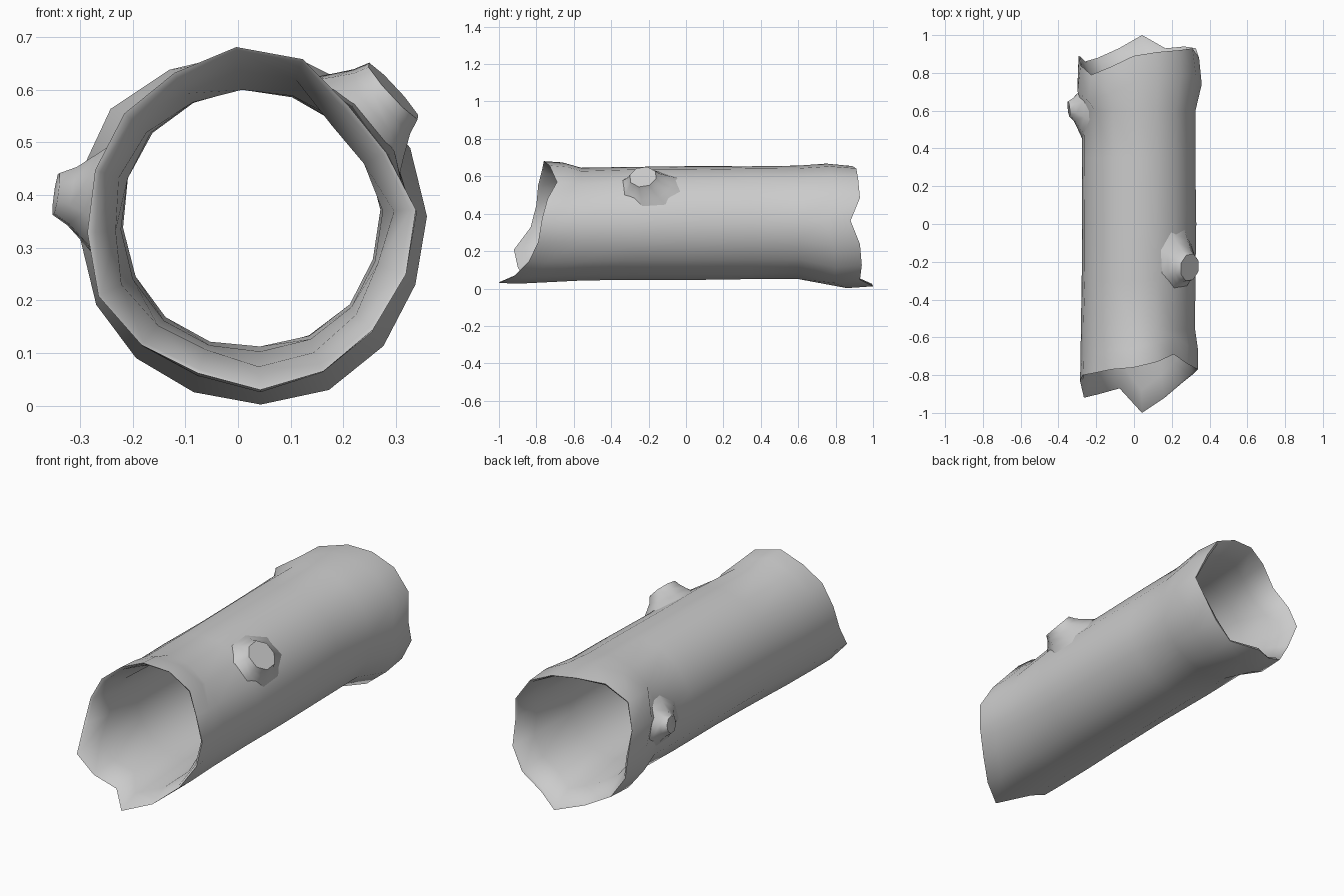
import bpy, bmesh, math, random
from mathutils import Vector

if "Cube" in bpy.data.objects:
    bpy.data.objects.remove(bpy.data.objects["Cube"])

random.seed(4)
N = 16
ANG = [math.radians(360 / N * i + 4) for i in range(N)]

# Ragged end outlines: y of the rim at each angle (0 = +x, counter-clockwise from the front)
FRONT = [-.77, -.74, -.69, -.73, -.76, -.77, -.79, -.80,
         -.83, -.92, -.90, -.87, -1.0, -.92, -.84, -.79]
BACK = [.88, .93, .92, .91, .89, .83, .79, .84,
        .89, .86, .88, .93, 1.0, .93, .94, .93]
# Bumps in the rim radius at each angle
FRONT_R = [.005, -.02, -.025, .012, .02, 0, -.008, -.012,
           -.012, .005, -.006, -.01, .008, .006, 0, -.005]
BACK_R = [.008, .004, .012, .0, -.004, .004, .008, .002,
          -.012, -.01, -.004, -.006, .003, .004, .002, .0]

# Stations: (kind, y or offset from rim, centre x, centre z, outer radius)
OUTER = [("f", 0, .02, .35, .316), ("f", .10, .02, .345, .312),
         ("m", -.56, .02, .342, .302), ("m", -.30, .025, .348, .303),
         ("m", 0, .025, .35, .303), ("m", .35, .025, .352, .303),
         ("m", .60, .025, .355, .304), ("b", -.14, .02, .336, .334),
         ("b", 0, .02, .34, .322)]
INNER = [("b", -.006, .02, .34, .311), ("b", -.12, .025, .35, .272),
         ("m", .55, .025, .355, .248), ("m", 0, .025, .355, .246),
         ("m", -.5, .025, .352, .250), ("f", .12, .02, .35, .268),
         ("f", .006, .02, .35, .305)]


def finish(name, bm, angle):
    bmesh.ops.recalc_face_normals(bm, faces=bm.faces)
    me = bpy.data.meshes.new(name)
    bm.to_mesh(me)
    bm.free()
    ob = bpy.data.objects.new(name, me)
    bpy.context.collection.objects.link(ob)
    bpy.ops.object.select_all(action='DESELECT')
    ob.select_set(True)
    bpy.context.view_layer.objects.active = ob
    bpy.ops.object.shade_smooth_by_angle(angle=math.radians(angle))
    return ob


def bridge(bm, r0, r1):
    n = len(r0)
    for i in range(n):
        j = (i + 1) % n
        bm.faces.new((r0[i], r0[j], r1[j], r1[i]))


# Hollow log: outer skin and inner bore lofted as one closed wall
bm = bmesh.new()
rings = []
for k, (kind, y, cx, cz, r) in enumerate(OUTER + INNER):
    amount = .003 if kind == "m" else .005
    ring = []
    for i, a in enumerate(ANG):
        yy = y + {"f": FRONT[i], "b": BACK[i], "m": 0}[kind]
        rr = r + random.uniform(-amount, amount)
        if kind != "m":
            rr += (FRONT_R if kind == "f" else BACK_R)[i]
        # shallow groove running from the large knot to the front rim
        if k == 2 and i in (1, 2):
            rr -= .018
        ring.append(bm.verts.new((cx + rr * math.cos(a), yy,
                                  max(0, cz + rr * math.sin(a)))))
    rings.append(ring)
for k in range(len(rings)):
    bridge(bm, rings[k], rings[(k + 1) % len(rings)])
finish("hollow_log", bm, 60)


def knot(name, angle, y, height, base_y, base_r, cap_r, tilt, sides):
    """Broken branch stub: wide foot wrapped on the log, flaring up to a flat cap."""
    cx, cz, R = .025, .35, .295
    a0 = math.radians(angle)
    out = Vector((math.cos(a0), 0, math.sin(a0)))
    side = Vector((-math.sin(a0), 0, math.cos(a0)))
    along = Vector((0, 1, 0))
    top = Vector((cx, y, cz)) + out * height
    bm = bmesh.new()
    loops = [[], [], [], []]
    for i in range(sides):
        t = 2 * math.pi * i / sides + .3
        c, s = math.cos(t), math.sin(t)
        a = a0 + base_r * c / R
        foot = Vector((cx + R * math.cos(a), base_y + base_r * 1.2 * s,
                       cz + R * math.sin(a)))
        cap = top + side * cap_r * c + (along + out * tilt) * cap_r * s
        # concave flare between the foot and the cap
        points = (foot, foot.lerp(cap, .4) - out * .006,
                  foot.lerp(cap, .8) - out * .010, cap)
        for loop, p in zip(loops, points):
            loop.append(bm.verts.new(p))
    for a, b in zip(loops, loops[1:]):
        bridge(bm, a, b)
    bm.faces.new(loops[-1])
    bm.faces.new(loops[0][::-1])
    return finish(name, bm, 50)


# Branch stubs
knot("large_knot", 42.5, -.23, .366, -.185, .135, .074, .12, 8)
knot("small_knot", 172, .61, .374, .59, .13, .042, .1, 8)
